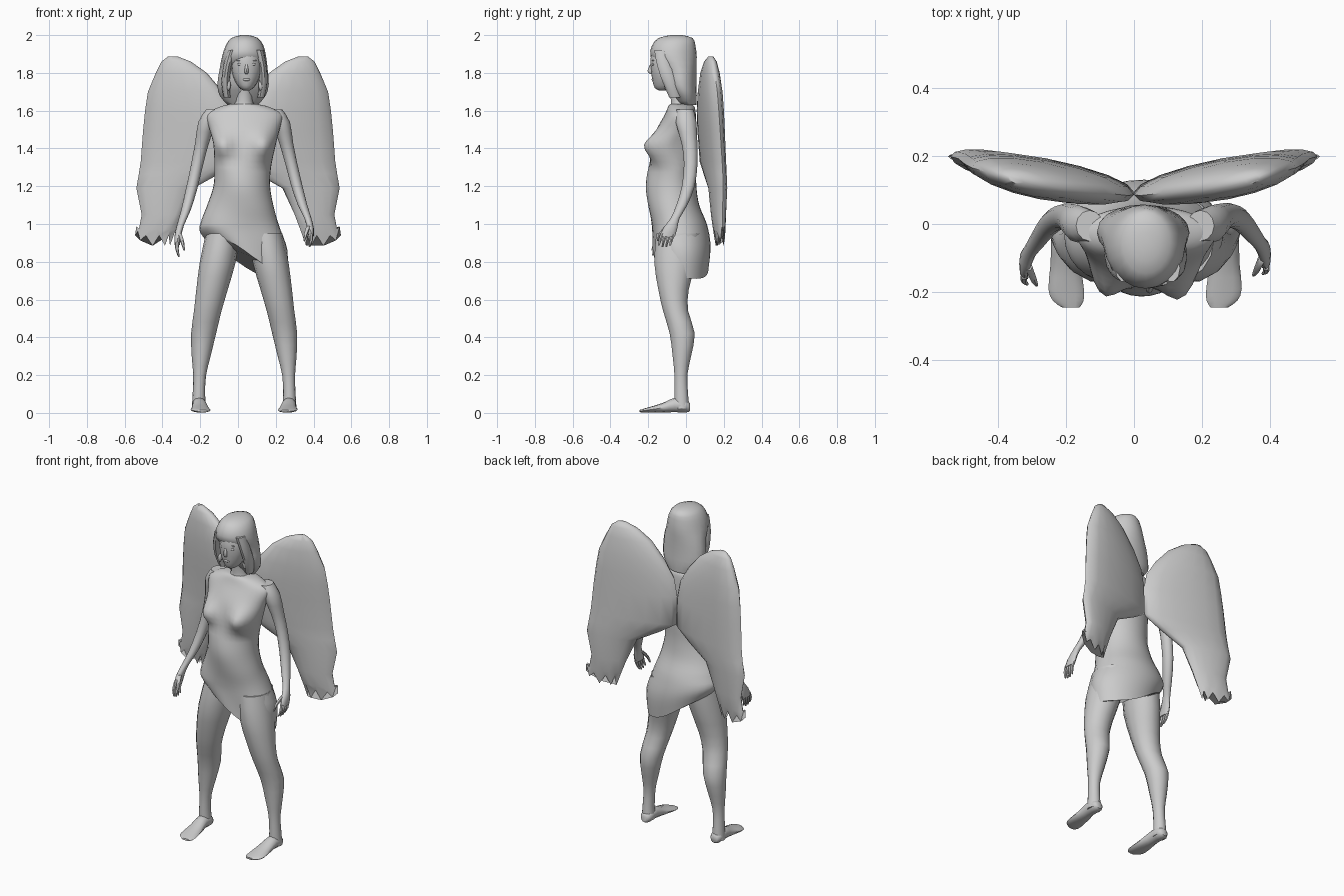
import bpy, bmesh, math
from mathutils import Vector


def spline(rows, steps):
    """Catmull-Rom interpolation of rows of numbers."""
    out = []
    for i in range(len(rows) - 1):
        p0, p1 = rows[max(i - 1, 0)], rows[i]
        p2, p3 = rows[i + 1], rows[min(i + 2, len(rows) - 1)]
        for s in range(steps):
            t = s / steps
            out.append([0.5 * (2 * b + (c - a) * t + (2 * a - 5 * b + 4 * c - d) * t * t
                               + (3 * b - a - 3 * c + d) * t ** 3)
                        for a, b, c, d in zip(p0, p1, p2, p3)])
    return out + [list(rows[-1])]


def loft(name, rows, seg=14, steps=2, axis='z', warp=None, angle=50):
    """Skin elliptical rings (x, y, z, r1, r2); r2 lies along z when axis is y."""
    rows = spline(rows, steps)
    bm = bmesh.new()
    rings = []
    for ri, (x, y, z, r1, r2) in enumerate(rows):
        ring = []
        for k in range(seg):
            a = 2 * math.pi * k / seg
            u, v = r1 * math.cos(a), r2 * math.sin(a)
            p = Vector((x + u, y + v, z)) if axis == 'z' else Vector((x + u, y, z + v))
            if warp:
                p = warp(p, k, ri == len(rows) - 1)
            ring.append(bm.verts.new(p))
        rings.append(ring)
    for a, b in zip(rings, rings[1:]):
        for k in range(seg):
            j = (k + 1) % seg
            bm.faces.new((a[k], a[j], b[j], b[k]))
    bm.faces.new(rings[0])
    bm.faces.new(rings[-1])
    bmesh.ops.recalc_face_normals(bm, faces=bm.faces)
    me = bpy.data.meshes.new(name)
    bm.to_mesh(me)
    bm.free()
    me.shade_smooth()
    me.set_sharp_from_angle(angle=math.radians(angle))
    ob = bpy.data.objects.new(name, me)
    bpy.context.collection.objects.link(ob)
    return ob


def blob(name, loc, r):
    """Small ellipsoid for facial features and jewellery."""
    x, y, z = loc
    rows = [(x, y, z + r[2] * math.cos(t), r[0] * math.sin(t), r[1] * math.sin(t))
            for t in (0.15, 0.6, 1.1, 1.57, 2.05, 2.55, 3.0)]
    return loft(name, rows, 10, 1)


# Dress: tapered torso with bust and a slanted hem
def dress_shape(p, k, last):
    q = p.copy()
    if p.y < -0.03:
        for bx, depth in ((-0.095, 0.075), (0.14, 0.07)):
            d = ((p.x - bx) / 0.062) ** 2 + ((p.z - 1.415) / 0.065) ** 2
            q.y -= depth * math.exp(-d)
        # diagonal drape crease across the belly
        q.y += 0.008 * math.sin(14 * (p.z + p.x)) if p.z < 1.3 else 0
    if p.z < 1.0:
        t = (1.0 - p.z) / 0.2
        a = math.atan2(p.y + 0.03, p.x - 0.03)
        q.z -= t * (0.11 * math.cos(a - 0.4) - 0.02)
    return q


loft("dress", [
    (.03, -.03, 1.635, .07, .055), (.033, -.025, 1.62, .13, .07),
    (.035, -.03, 1.58, .20, .082), (.035, -.05, 1.5, .185, .105),
    (.035, -.06, 1.42, .165, .115), (.025, -.07, 1.3, .15, .125),
    (.02, -.075, 1.2, .15, .13), (.012, -.065, 1.1, .175, .135),
    (.008, -.04, 1.0, .207, .15), (.03, -.025, .9, .232, .155),
    (.04, -.025, .8, .215, .145)], seg=32, steps=4, warp=dress_shape)

# Neck
loft("neck", [(.03, -.03, 1.6, .075, .06), (.033, -.035, 1.65, .045, .045),
              (.035, -.05, 1.76, .043, .048)])

# Hair: bobbed shell
loft("hair", [
    (.035, -.05, 2.0, .02, .03), (.035, -.055, 1.985, .07, .09),
    (.035, -.065, 1.945, .1, .115), (.032, -.065, 1.885, .117, .122),
    (.03, -.035, 1.82, .127, .09), (.027, -.025, 1.74, .136, .08),
    (.025, -.005, 1.68, .122, .062), (.025, .01, 1.63, .08, .045)], seg=20)

# Face and features
loft("face", [
    (.045, -.1, 1.93, .06, .075), (.045, -.105, 1.87, .078, .084),
    (.045, -.105, 1.81, .078, .08), (.045, -.105, 1.755, .06, .072),
    (.045, -.115, 1.72, .036, .05), (.045, -.12, 1.708, .018, .025)], seg=16)
loft("nose", [(.045, -.184, 1.845, .006, .006), (.045, -.188, 1.81, .011, .016),
              (.045, -.183, 1.795, .008, .008)], 8)
blob("lips", (.045, -.173, 1.765), (.02, .01, .008))
for s in (-1, 1):
    blob("eye", (.045 + s * .034, -.174, 1.845), (.016, .008, .007))
    blob("eyebrow", (.045 + s * .034, -.173, 1.866), (.02, .008, .004))
    blob("earring", (.035 + s * .085, -.105, 1.735), (.012, .012, .028))
    # Side locks framing the face
    loft("hair_lock", [(.04 + s * .07, -.13, 1.92, .025, .04),
                       (.037 + s * .092, -.115, 1.84, .022, .04),
                       (.034 + s * .1, -.085, 1.75, .022, .04),
                       (.032 + s * .09, -.06, 1.67, .018, .03)], 10)

# Limbs: the right side is drawn, the left is its mirror about the body's lean
for side in ("right", "left"):
    def place(p, k=0, last=False, left=(side == "left")):
        return Vector((.065 - p.x, p.y, p.z)) if left else p

    def lower(p, k=0, last=False, left=(side == "left")):
        # the left hand hangs a little lower and further forward
        d = max(0, 1.4 - p.z) * .1 if left else 0
        return place(p - Vector((0, d * .6, d)))

    loft(side + "_leg", [
        (.145, -.04, .95, .09, .12), (.172, -.058, .8, .095, .113),
        (.203, -.066, .65, .083, .082), (.225, -.055, .54, .073, .068),
        (.247, -.02, .42, .066, .068), (.26, -.022, .3, .05, .05),
        (.268, -.027, .2, .034, .035), (.272, -.025, .1, .033, .037),
        (.272, -.022, .02, .038, .04)], 14, 2, warp=place)
    loft(side + "_foot", [
        (.27, .022, .03, .02, .02), (.27, .0, .036, .036, .034),
        (.27, -.06, .042, .038, .038), (.266, -.12, .028, .044, .026),
        (.264, -.19, .017, .052, .015), (.258, -.225, .012, .045, .01),
        (.25, -.245, .01, .025, .006)], 12, 2, 'y', warp=place)
    loft(side + "_arm", [
        (.195, -.005, 1.605, .04, .045), (.228, .0, 1.54, .047, .055),
        (.255, .018, 1.43, .037, .042), (.282, .025, 1.32, .032, .036),
        (.312, .012, 1.2, .03, .034), (.342, -.022, 1.1, .025, .029),
        (.37, -.058, 1.03, .019, .024), (.383, -.082, .98, .018, .037),
        (.387, -.098, .935, .014, .04)], 12, 2, warp=lower)
    for i in range(4):
        y = -.125 + i * .02
        loft(side + "_finger", [(.387, y, .95, .01, .011),
                                (.388, y - .012, .915, .009, .009),
                                (.378, y - .02, .885 - .008 * (i in (1, 2)), .004, .005)],
             6, 2, warp=lower)
    loft(side + "_thumb", [(.375, -.1, .99, .012, .014), (.36, -.135, .95, .01, .01),
                           (.35, -.15, .91, .004, .005)], 6, 2, warp=lower)

# Wings: lens sections given as (z, inner x, outer x, half thickness)
wing = [(1.887, .32, .37, .012), (1.86, .25, .405, .03), (1.80, .165, .435, .045),
        (1.70, .08, .477, .055), (1.6, .02, .492, .057), (1.5, .0, .502, .055),
        (1.33, .0, .515, .05), (1.265, .1, .525, .046), (1.19, .235, .538, .042),
        (1.05, .3, .51, .035), (.97, .33, .525, .028), (.885, .36, .545, .016)]
for s, side in ((1, "right"), (-1, "left")):
    def wing_shape(p, k, last, s=s):
        y = p.y + .065 + .19 * p.x + .05 * min(1.9 - p.z, .6)
        z = p.z
        if last:
            # pointed feather tips along the lower edge
            z += .055 * (min(k, 16 - k) % 2) + max(0, p.x - .49) * 1.0
        return Vector((s * p.x, y, z))
    loft(side + "_wing", [((a + b) / 2, 0, z, (b - a) / 2, t) for z, a, b, t in wing],
         16, 1, warp=wing_shape, angle=60)
